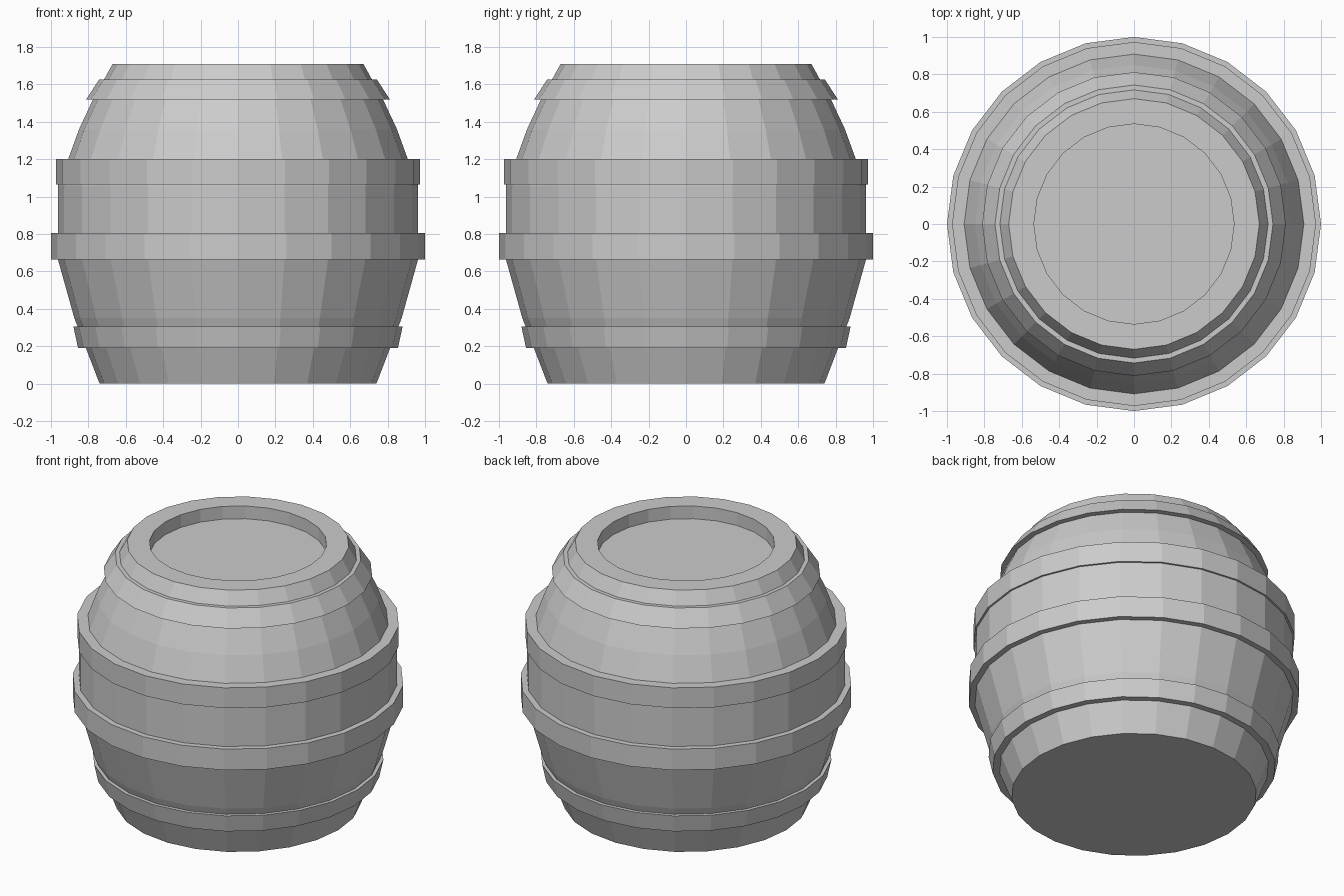
import bpy, bmesh
from math import cos, sin, tau

if "Cube" in bpy.data.objects:
    bpy.data.objects.remove(bpy.data.objects["Cube"])

SIDES = 24


def lathe(name, profile):
    """Spin (radius, z) points around z; a radius of 0 closes with a centre cap."""
    bm = bmesh.new()
    rings = []
    for r, z in profile:
        if r > 0:
            rings.append([bm.verts.new((r * cos(tau * i / SIDES), r * sin(tau * i / SIDES), z))
                          for i in range(SIDES)])
    for a, b in zip(rings, rings[1:]):
        for i in range(SIDES):
            j = (i + 1) % SIDES
            bm.faces.new((a[i], a[j], b[j], b[i]))
    if profile[0][0] == 0:
        bm.faces.new(rings[0][::-1])
    if profile[-1][0] == 0:
        bm.faces.new(rings[-1])
    mesh = bpy.data.meshes.new(name)
    bm.to_mesh(mesh)
    bm.free()
    obj = bpy.data.objects.new(name, mesh)
    bpy.context.collection.objects.link(obj)
    return obj


# Barrel body with a bulged side, flat base and sunken lid
lathe("barrel_body", [
    (0, 0), (0.74, 0), (0.875, 0.35), (0.963, 0.665), (0.963, 1.06),
    (0.91, 1.195), (0.85, 1.36), (0.775, 1.52), (0.67, 1.71),
    (0.535, 1.71), (0.535, 1.625), (0, 1.625)])

# Hoops: bottom z, body radius, hoop radius; then the same at the top
hoops = {
    "lower_hoop": (0.19, 0.81, 0.855, 0.305, 0.855, 0.88),
    "lower_middle_hoop": (0.665, 0.96, 1.0, 0.805, 0.96, 1.0),
    "upper_middle_hoop": (1.065, 0.955, 0.973, 1.2, 0.905, 0.973),
    "upper_hoop": (1.52, 0.77, 0.812, 1.625, 0.715, 0.743),
}
for name, (z0, in0, out0, z1, in1, out1) in hoops.items():
    lathe(name, [(in0, z0), (out0, z0), (out1, z1), (in1, z1)])
